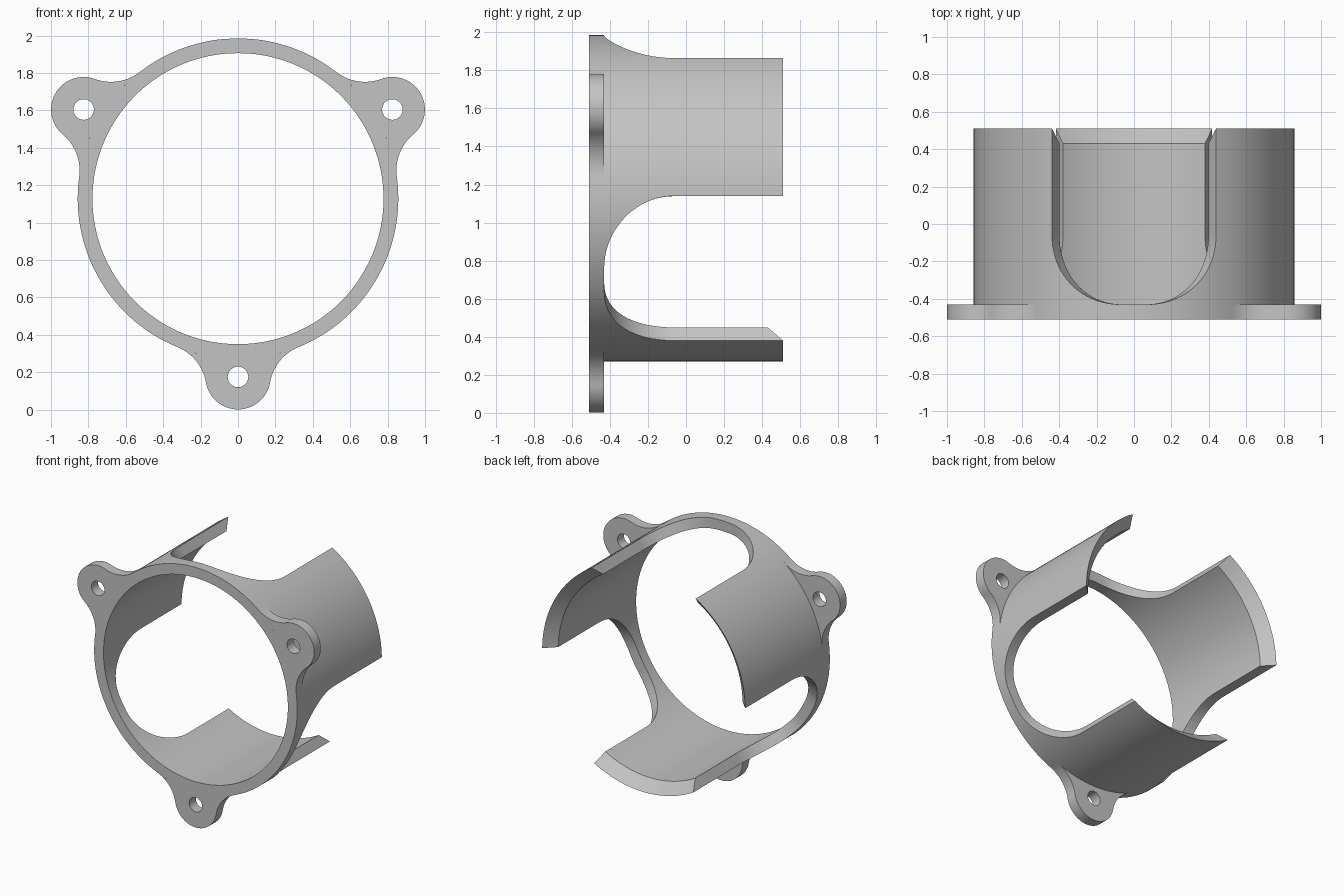
import bpy, bmesh
from math import sin, cos, acos, radians, pi, hypot, atan2

cube = bpy.data.objects.get("Cube")
if cube:
    bpy.data.objects.remove(cube, do_unlink=True)

# Main dimensions
CENTRE_Z = 1.128
OUTER, INNER = 0.857, 0.778
FRONT, BACK = -0.51, 0.51
FLANGE_BACK = -0.43
SLOT_TOP = -0.06                 # where the slot sides become straight
CHAMFER = BACK - 0.08
SLOT_HALF, CORNER = radians(30.8), radians(26)
ARM_HALF = radians(60) - SLOT_HALF
LUG_DIST, LUG_R, HOLE_R, FILLET_R = 0.953, 0.174, 0.055, 0.25
ARM_ANGLES = [radians(a) for a in (30, 150, 270)]

grey = bpy.data.materials.new("light grey")
grey.use_nodes = True
colour = (0.55, 0.55, 0.55, 1)
grey.diffuse_color = colour
grey.node_tree.nodes["Principled BSDF"].inputs["Base Color"].default_value = colour


def polar(r, a, y):
    return (r * cos(a), y, CENTRE_Z + r * sin(a))


def finish(bm, name):
    mesh = bpy.data.meshes.new(name)
    bm.to_mesh(mesh)
    bm.free()
    obj = bpy.data.objects.new(name, mesh)
    bpy.context.collection.objects.link(obj)
    mesh.materials.append(grey)
    bpy.ops.object.select_all(action="DESELECT")
    obj.select_set(True)
    bpy.context.view_layer.objects.active = obj
    bpy.ops.object.shade_smooth_by_angle(angle=radians(30))


def build_sleeve():
    bm = bmesh.new()

    def quad(*points):
        bm.faces.new([bm.verts.new(p) for p in points])

    # One half slot: flat bottom, then a rounded corner
    steps = 20
    corner = [(SLOT_HALF - CORNER + CORNER * sin(t), SLOT_TOP + (FLANGE_BACK - SLOT_TOP) * cos(t))
              for t in (i / steps * pi / 2 for i in range(steps + 1))]
    slot = [(-s, y) for s, y in reversed(corner)] + [(0, FLANGE_BACK)] + corner

    for arm in ARM_ANGLES:
        n = 24
        arm_cols = [(arm + ARM_HALF * (2 * i / n - 1), SLOT_TOP) for i in range(n + 1)]
        slot_cols = [(arm + pi / 3 + s, y) for s, y in slot]
        for cols, is_arm in ((arm_cols, True), (slot_cols, False)):
            for (a, ya), (b, yb) in zip(cols, cols[1:]):
                # Ring: front face, outside and inside
                quad(polar(INNER, a, FRONT), polar(INNER, b, FRONT), polar(OUTER, b, FRONT), polar(OUTER, a, FRONT))
                for r in (OUTER, INNER):
                    quad(polar(r, a, FRONT), polar(r, b, FRONT), polar(r, b, yb), polar(r, a, ya))
                # Arm walls rise from the ring and end in a chamfer
                if is_arm:
                    for r, top in ((OUTER, BACK), (INNER, CHAMFER)):
                        quad(polar(r, a, ya), polar(r, b, yb), polar(r, b, top), polar(r, a, top))
                    ya, yb, ia, ib = BACK, BACK, CHAMFER, CHAMFER
                else:
                    ia, ib = ya, yb
                quad(polar(OUTER, a, ya), polar(OUTER, b, yb), polar(INNER, b, ib), polar(INNER, a, ia))
        # Straight side walls of the arm
        for a in (arm - ARM_HALF, arm + ARM_HALF):
            quad(polar(OUTER, a, SLOT_TOP), polar(OUTER, a, BACK), polar(INNER, a, CHAMFER), polar(INNER, a, SLOT_TOP))
    bmesh.ops.remove_doubles(bm, verts=bm.verts, dist=1e-5)
    bmesh.ops.recalc_face_normals(bm, faces=bm.faces)
    finish(bm, "slotted_sleeve")


def arc(cx, cy, r, start, end, n):
    return [(cx + r * cos(start + (end - start) * i / n),
             cy + r * sin(start + (end - start) * i / n)) for i in range(n + 1)]


def lug_outline():
    # Fillet circle touches both the ring and the lug circle
    d, e = OUTER + FILLET_R, LUG_R + FILLET_R
    phi = acos((LUG_DIST ** 2 + d ** 2 - e ** 2) / (2 * LUG_DIST * d))
    fx, fy = d * cos(phi), d * sin(phi)
    lug_end = atan2(fy, fx - LUG_DIST)
    fillet = arc(fx, fy, FILLET_R, lug_end - pi, phi - pi, 14)
    tip = arc(LUG_DIST, 0, LUG_R, -lug_end, lug_end, 32)
    mirrored = [(x, -y) for x, y in reversed(fillet)]
    ring = arc(0, 0, OUTER, phi, -phi, 18)
    return mirrored[:-1] + tip + fillet[1:] + ring[1:-1]


def build_lug(name, angle):
    bm = bmesh.new()
    edges = []
    for loop in (lug_outline(), arc(LUG_DIST, 0, HOLE_R, 0, 2 * pi, 32)[:-1]):
        verts = [bm.verts.new(polar(hypot(u, v), angle + atan2(v, u), FRONT)) for u, v in loop]
        edges += [bm.edges.new((verts[i - 1], verts[i])) for i in range(len(verts))]
    bmesh.ops.triangle_fill(bm, edges=edges, use_beauty=True)
    result = bmesh.ops.extrude_face_region(bm, geom=bm.faces[:], use_keep_orig=True)
    moved = [g for g in result["geom"] if isinstance(g, bmesh.types.BMVert)]
    bmesh.ops.translate(bm, verts=moved, vec=(0, FLANGE_BACK - FRONT, 0))
    bmesh.ops.recalc_face_normals(bm, faces=bm.faces)
    # Leave the side against the ring open
    hidden = [f for f in bm.faces if abs(f.normal.y) < 0.5 and
              all(hypot(v.co.x, v.co.z - CENTRE_Z) < OUTER + 1e-4 for v in f.verts)]
    bmesh.ops.delete(bm, geom=hidden, context="FACES")
    finish(bm, name)


build_sleeve()
for name, angle in zip(("left_lug", "right_lug", "bottom_lug"), ARM_ANGLES):
    build_lug(name, angle)
